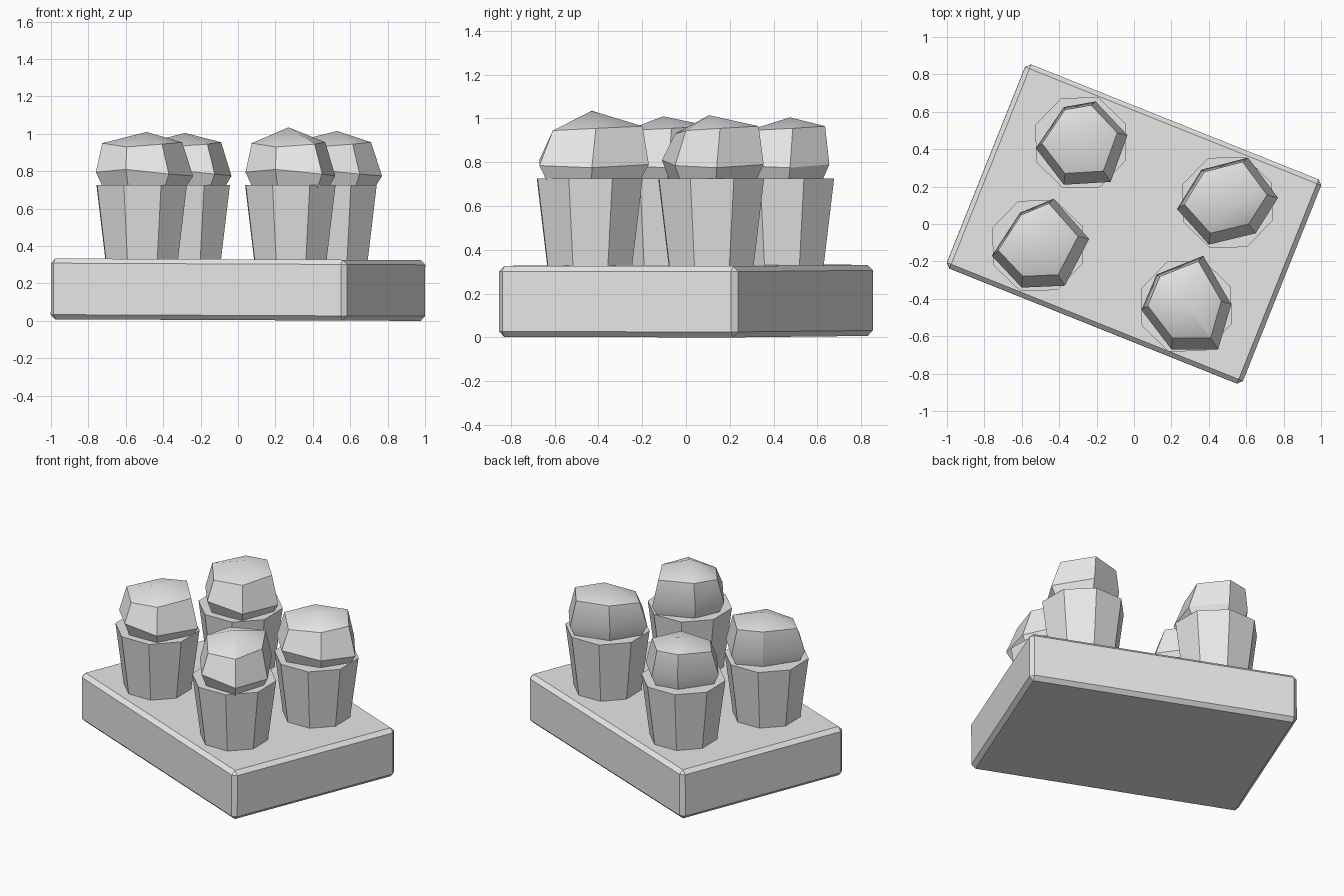
import bpy, bmesh, math
from mathutils import Matrix, Vector

if "Cube" in bpy.data.objects:
    bpy.data.objects.remove(bpy.data.objects["Cube"])

grey = bpy.data.materials.new("light_grey")
grey.diffuse_color = (0.8, 0.8, 0.8, 1)
grey.use_nodes = True
grey.node_tree.nodes["Principled BSDF"].inputs["Base Color"].default_value = grey.diffuse_color


def finish(name, bm):
    bmesh.ops.recalc_face_normals(bm, faces=bm.faces[:])
    me = bpy.data.meshes.new(name)
    bm.to_mesh(me)
    bm.free()
    me.materials.append(grey)
    ob = bpy.data.objects.new(name, me)
    bpy.context.collection.objects.link(ob)
    return ob


def loft(name, rings, apex=None):
    """Join rings of points, cap the bottom, close the top flat or to an apex."""
    bm = bmesh.new()
    rows = [[bm.verts.new(p) for p in ring] for ring in rings]
    n = len(rows[0])
    for lo, hi in zip(rows, rows[1:]):
        for i in range(n):
            j = (i + 1) % n
            bm.faces.new((lo[i], lo[j], hi[j], hi[i]))
    bm.faces.new(rows[0][::-1])
    if apex:
        tip = bm.verts.new(apex)
        for i in range(n):
            bm.faces.new((rows[-1][i], rows[-1][(i + 1) % n], tip))
    else:
        bm.faces.new(rows[-1])
    return finish(name, bm)


# Tray: chamfered slab turned on the ground and very slightly tilted
bm = bmesh.new()
bmesh.ops.create_cube(bm, size=1)
bmesh.ops.scale(bm, vec=(1.705, 1.176, 0.325), verts=bm.verts[:])
bmesh.ops.bevel(bm, geom=bm.edges[:], offset=0.025, segments=1, affect='EDGES')
turn = Matrix.Rotation(math.radians(0.25), 4, 'Y') @ Matrix.Rotation(math.radians(-21.8), 4, 'Z')
bmesh.ops.transform(bm, matrix=turn, verts=bm.verts[:])
low = min(v.co.z for v in bm.verts)
bmesh.ops.translate(bm, vec=(0, 0, -low), verts=bm.verts[:])
finish("tray", bm)

# Each cake: centre, peak offset and height, and its uneven six-sided brim
cakes = [
    ((-0.285, 0.435), (0.0, 0.04, 1.005),
     [(.25, .04), (.08, .22), (-.09, .19), (-.24, -.03), (-.09, -.225), (.16, -.21)]),
    ((-0.515, -0.115), (0.025, 0.01, 1.01),
     [(.275, .035), (.085, .25), (-.095, .175), (-.245, -.055), (-.085, -.225), (.145, -.215)]),
    ((0.50, 0.115), (0.03, -0.01, 1.015),
     [(.27, .025), (.11, .24), (-.14, .175), (-.27, -.035), (-.10, -.225), (.15, -.165)]),
    ((0.28, -0.44), (-0.01, 0.01, 1.035),
     [(.24, .01), (.09, .27), (-.16, .17), (-.24, -.02), (-.08, -.23), (.17, -.23)]),
]

brim_z = (0.775, 0.79, 0.81, 0.795, 0.81, 0.785)
crown_z = (0.955, 0.965, 0.965, 0.95, 0.93, 0.945)

for k, ((cx, cy), (ax, ay, az), brim) in enumerate(cakes, 1):
    # Paper cup: tapered octagon
    def octagon(r, z):
        return [(cx + r * math.cos(math.radians(23.5 + 45 * i)),
                 cy + r * math.sin(math.radians(23.5 + 45 * i)), z) for i in range(8)]
    loft(f"cup_{k}", [octagon(0.205, 0.30), octagon(0.26, 0.727)])

    # Cake top: neck inside the cup, wide brim, narrower crown, peak
    neck = [(cx + x * 0.78, cy + y * 0.78, 0.68) for x, y in brim]
    mid = [(cx + x, cy + y, z) for (x, y), z in zip(brim, brim_z)]
    crown = [(cx + x * 0.82 - 0.01, cy + y * 0.82 + 0.02, z) for (x, y), z in zip(brim, crown_z)]
    top = loft(f"cake_top_{k}", [neck, mid, crown], (cx + ax, cy + ay, az))
    bpy.ops.object.select_all(action='DESELECT')
    top.select_set(True)
    bpy.context.view_layer.objects.active = top
    bpy.ops.object.shade_smooth_by_angle(angle=math.radians(30))
